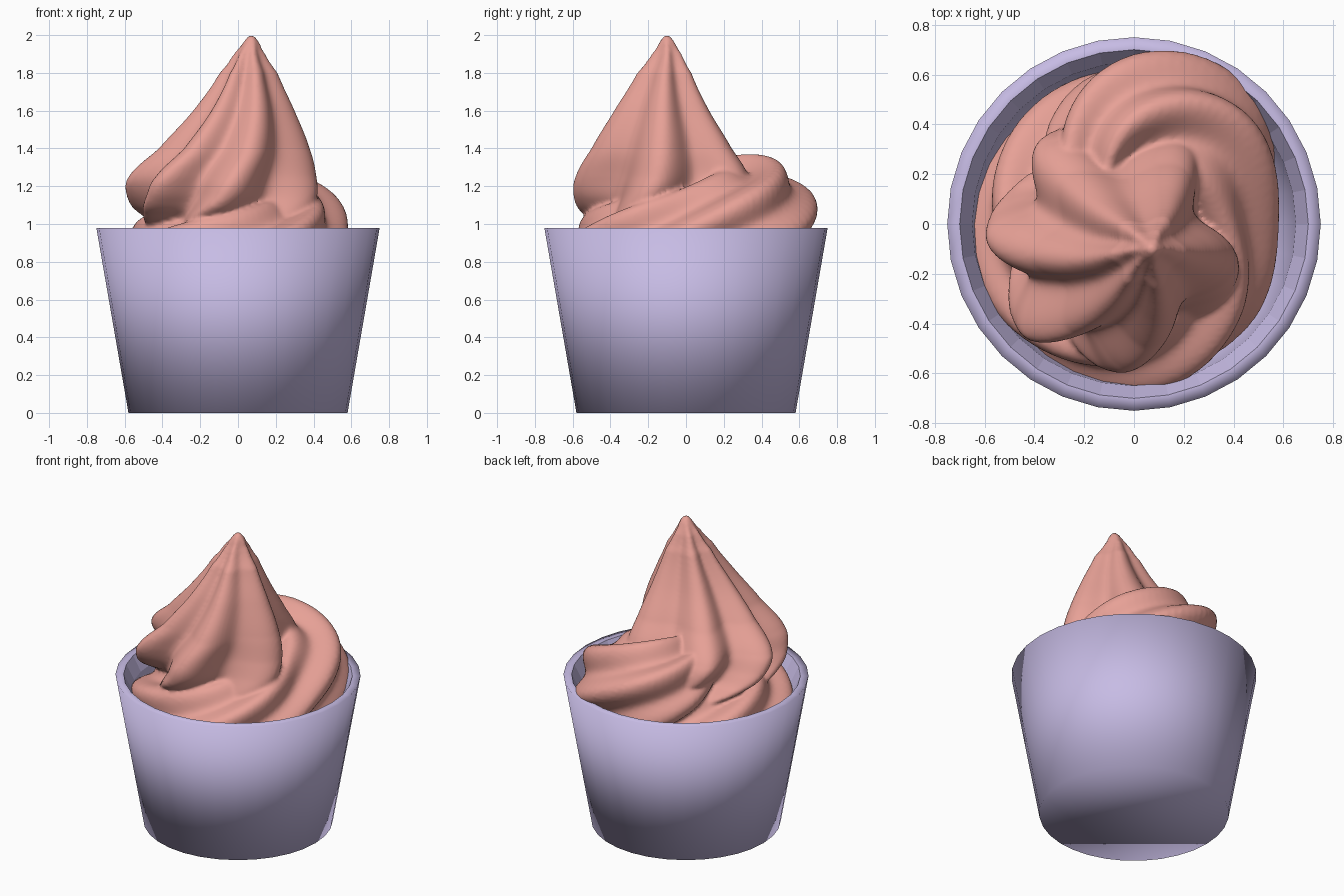
import bpy, bmesh
from math import sin, cos, pi, radians
from mathutils import Vector

if "Cube" in bpy.data.objects:
    bpy.data.objects.remove(bpy.data.objects["Cube"])


def material(name, rgb):
    m = bpy.data.materials.new(name)
    m.use_nodes = True
    m.diffuse_color = (*rgb, 1)
    m.node_tree.nodes["Principled BSDF"].inputs["Base Color"].default_value = (*rgb, 1)
    return m


def skin(bm, rings):
    """Bridge a list of equal point rings with quads and cap both ends."""
    loops = [[bm.verts.new(p) for p in ring] for ring in rings]
    n = len(loops[0])
    for a, b in zip(loops, loops[1:]):
        for i in range(n):
            j = (i + 1) % n
            bm.faces.new((a[i], a[j], b[j], b[i]))
    bm.faces.new(loops[0][::-1])
    bm.faces.new(loops[-1])


def finish(bm, name, mat):
    bmesh.ops.recalc_face_normals(bm, faces=bm.faces)
    for f in bm.faces:
        f.smooth = True
    me = bpy.data.meshes.new(name)
    bm.to_mesh(me)
    bm.free()
    ob = bpy.data.objects.new(name, me)
    bpy.context.collection.objects.link(ob)
    me.materials.append(mat)
    return ob


def sample(keys, t):
    """Smooth interpolation through (position, value, value...) rows."""
    k = next((i for i in range(len(keys) - 2) if t <= keys[i + 1][0]), len(keys) - 2)
    p = [keys[max(0, min(len(keys) - 1, k + d))] for d in (-1, 0, 1, 2)]
    u = (t - p[1][0]) / (p[2][0] - p[1][0])
    out = []
    for c in range(1, len(keys[0])):
        a, b, d, e = (q[c] for q in p)
        out.append(b + 0.5 * u * (d - a + u * (2 * a - 5 * b + 4 * d - e + u * (3 * (b - d) + e - a))))
    return out


def flute(angle, ridges):
    """0 on a ridge, 1 in the groove between two ridges (degrees)."""
    angle = (angle - ridges[0]) % 360 + ridges[0]
    ends = ridges + [ridges[0] + 360]
    for a, b in zip(ends, ends[1:]):
        if angle <= b:
            return sin(pi * (angle - a) / (b - a)) ** 2
    return 0


lavender = material("lavender card", (0.57, 0.50, 0.78))
pink = material("pink cream", (0.82, 0.365, 0.315))

# Cup: tapered wall, flat rim, stepped inside, floor
SIDES = 32
bm = bmesh.new()
profile = [(0.58, 0), (0.75, 0.98), (0.70, 0.98), (0.65, 0.88), (0.54, 0.05)]
skin(bm, [[(r * sin(2 * pi * i / SIDES), r * cos(2 * pi * i / SIDES), z)
           for i in range(SIDES)] for r, z in profile])
# Crisp edges on the inner rim only; the outside is softly shaded
for e in bm.edges:
    if all(0.6 < v.co.xy.length < 0.74 for v in e.verts):
        e.smooth = False
finish(bm, "cup", lavender)

# Peak: fluted cone leaning to its tip, ridges twisting clockwise near the base
# depth below tip, centre x, centre y, radius, groove depth, twist
peak = [(0, 0.07, -0.10, 0.014, 0.0, 0), (0.03, 0.07, -0.10, 0.04, 0.15, 0),
        (0.1, 0.06, -0.10, 0.085, 0.26, 0), (0.2, 0.055, -0.11, 0.155, 0.27, 0),
        (0.4, 0.03, -0.12, 0.27, 0.26, 0), (0.6, -0.02, -0.11, 0.40, 0.27, 3),
        (0.75, -0.08, -0.09, 0.50, 0.30, 8), (0.86, -0.08, -0.08, 0.515, 0.31, 16),
        (0.95, -0.07, -0.07, 0.48, 0.29, 30), (1.1, -0.03, -0.02, 0.38, 0.2, 60)]
RIDGES = [0, 60, 135, 186, 236, 286]
bm = bmesh.new()
rings = []
for s in range(89):
    depth = s / 80
    cx, cy, r, groove, twist = sample(peak, depth)
    ring = []
    for i in range(144):
        a = i * 2.5
        q = r * (1 - groove * flute(a + twist, RIDGES))
        ring.append((cx + q * cos(radians(a)), cy + q * sin(radians(a)), 2 - depth))
    rings.append(ring)
skin(bm, rings)

# Coil: star-shaped rope winding clockwise down into the cup
# turn in degrees, path radius, path height, rope radius
coil = [(0, 0.10, 1.13, 0.20), (45, 0.26, 1.06, 0.30), (80, 0.36, 1.03, 0.34),
        (122, 0.38, 0.97, 0.34), (170, 0.28, 0.90, 0.31), (210, 0.32, 0.85, 0.31),
        (260, 0.37, 0.78, 0.32), (300, 0.36, 0.77, 0.32), (350, 0.36, 0.76, 0.31),
        (420, 0.32, 0.70, 0.31), (500, 0.30, 0.62, 0.30), (620, 0.28, 0.5, 0.28)]
STAR = [0, 60, 120, 180, 240, 300]
rings = []
for s in range(156):
    turn = s * 4
    r, z, tube = sample(coil, turn)
    a = radians(170 - turn)
    out = Vector((cos(a), sin(a), 0))
    ring = []
    for i in range(72):
        psi = i * 5
        q = tube * (1 - 0.24 * flute(psi + turn * 0.75 - 20, STAR))
        p = out * (r + q * cos(radians(psi)))
        ring.append((p.x, p.y, z + q * sin(radians(psi))))
    rings.append(ring)
skin(bm, rings)
swirl = finish(bm, "soft_swirl", pink)

# Blend peak and coil into one soft body
remesh = swirl.modifiers.new("blend", 'REMESH')
remesh.mode = 'VOXEL'
remesh.voxel_size = 0.013
remesh.use_smooth_shade = True
soften = swirl.modifiers.new("soften", 'SMOOTH')
soften.factor = 0.5
soften.iterations = 3
